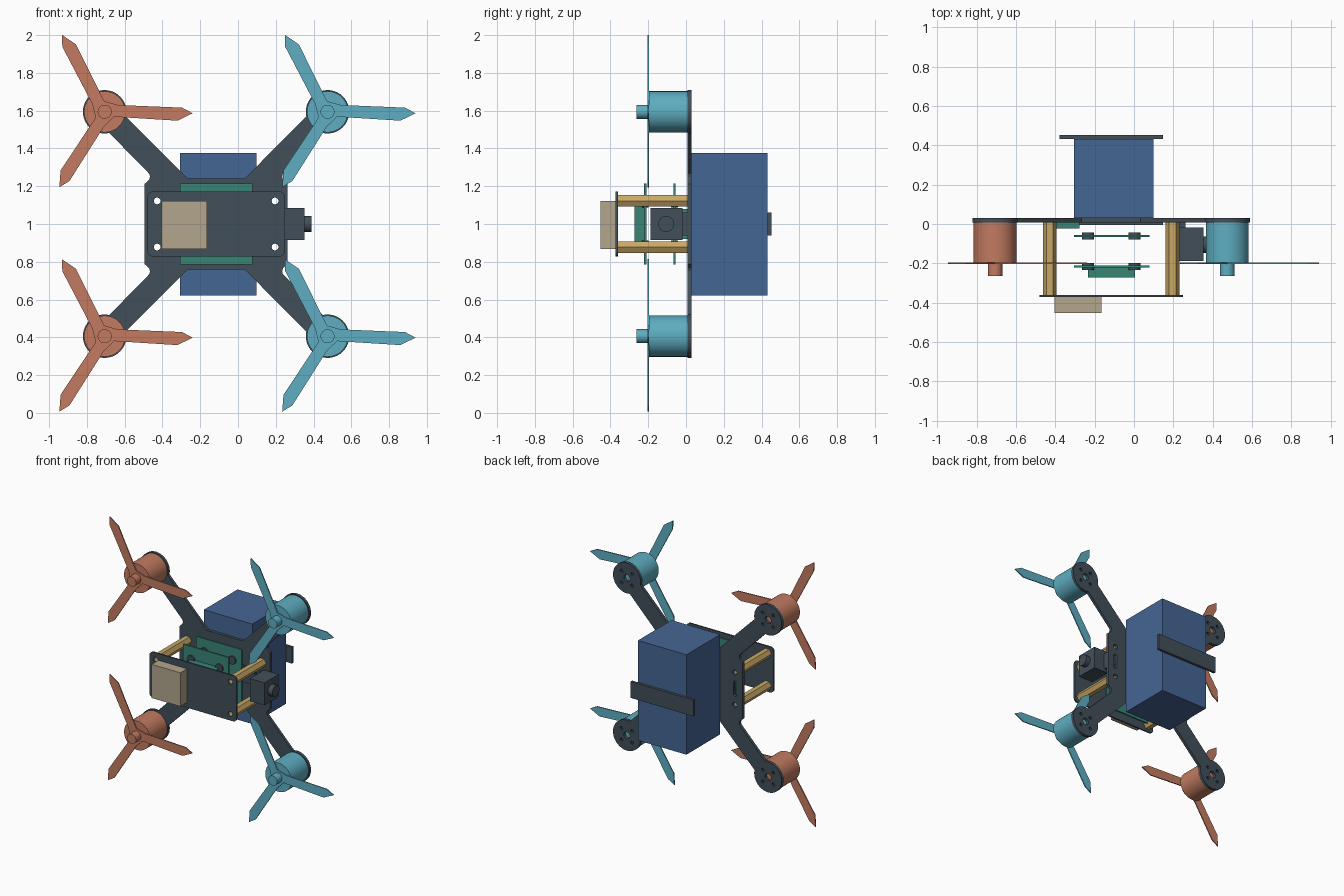
import bpy, bmesh
from math import cos, sin, pi, radians, asin
from mathutils import Matrix, Vector

if "Cube" in bpy.data.objects:
    bpy.data.objects.remove(bpy.data.objects["Cube"], do_unlink=True)

CX, CZ = -0.116, 1.0          # centre of the frame
MX, MZ = 0.59, 0.594          # motor offsets from the centre
SX, SZ = 0.312, 0.122         # standoff offsets from the centre


def material(name, rgb):
    lin = [((c + 0.055) / 1.055) ** 2.4 for c in rgb] + [1]
    m = bpy.data.materials.new(name)
    m.use_nodes = True
    m.diffuse_color = lin
    m.node_tree.nodes["Principled BSDF"].inputs["Base Color"].default_value = lin
    return m


CARBON = material("carbon grey", (0.26, 0.31, 0.35))
COPPER = material("copper", (0.76, 0.48, 0.38))
TEAL = material("light teal", (0.37, 0.68, 0.76))
BLUE = material("battery blue", (0.27, 0.40, 0.58))
GREEN = material("board green", (0.22, 0.52, 0.46))
GOLD = material("brass", (0.79, 0.66, 0.40))
BEIGE = material("beige", (0.70, 0.65, 0.55))


def add(name, mesh, mat):
    ob = bpy.data.objects.new(name, mesh)
    bpy.context.collection.objects.link(ob)
    mesh.materials.clear()
    mesh.materials.append(mat)
    return ob


def box(name, x, y, z, mat):
    """Box from (min, max) pairs."""
    bm = bmesh.new()
    bmesh.ops.create_cube(bm, size=1)
    for v in bm.verts:
        v.co = [(a + b) / 2 + c * (b - a) for (a, b), c in zip((x, y, z), v.co)]
    me = bpy.data.meshes.new(name)
    bm.to_mesh(me)
    bm.free()
    return add(name, me, mat)


def cylinder(name, centre, r, depth, mat, axis="Y", sides=40):
    bm = bmesh.new()
    bmesh.ops.create_cone(bm, cap_ends=True, segments=sides, radius1=r, radius2=r, depth=depth)
    turn = Matrix.Rotation(pi / 2, 4, "X" if axis == "Y" else "Y")
    bm.transform(Matrix.Translation(centre) @ turn)
    for f in bm.faces:
        f.smooth = len(f.verts) == 4
    for e in bm.edges:
        e.smooth = e.calc_face_angle(0) < radians(40)
    me = bpy.data.meshes.new(name)
    bm.to_mesh(me)
    bm.free()
    return add(name, me, mat)


def plate(name, loops, y0, y1, mat):
    """Extrude an outline with inner holes, drawn in x and z, from y0 to y1."""
    cu = bpy.data.curves.new(name, "CURVE")
    cu.dimensions = "2D"
    cu.fill_mode = "BOTH"
    cu.extrude = (y1 - y0) / 2
    for loop in loops:
        sp = cu.splines.new("POLY")
        sp.points.add(len(loop) - 1)
        for p, (x, z) in zip(sp.points, loop):
            p.co = (x, z, 0, 1)
        sp.use_cyclic_u = True
    tmp = bpy.data.objects.new(name + "_profile", cu)
    bpy.context.collection.objects.link(tmp)
    bpy.context.view_layer.update()
    dg = bpy.context.evaluated_depsgraph_get()
    me = bpy.data.meshes.new_from_object(tmp.evaluated_get(dg))
    bpy.data.objects.remove(tmp, do_unlink=True)
    me.transform(Matrix.Translation((0, (y0 + y1) / 2, 0)) @ Matrix.Rotation(pi / 2, 4, "X"))
    bm = bmesh.new()
    bm.from_mesh(me)
    bmesh.ops.remove_doubles(bm, verts=bm.verts, dist=1e-5)
    bmesh.ops.recalc_face_normals(bm, faces=bm.faces)
    for f in bm.faces:
        f.smooth = False
    bm.to_mesh(me)
    bm.free()
    me.name = name
    return add(name, me, mat)


def arc(x, z, r, a0=0, a1=360, n=16):
    full = abs(a1 - a0) == 360
    steps = n if full else n + 1
    return [(x + r * cos(radians(a0 + (a1 - a0) * i / n)),
             z + r * sin(radians(a0 + (a1 - a0) * i / n))) for i in range(steps)]


def slot(x, z, r, h):
    return arc(x, z + h, r, 0, 180, 8) + arc(x, z - h, r, 180, 360, 8)


corners = [(sx, sz) for sx in (1, -1) for sz in (1, -1)]
standoffs = [(CX + sx * SX, CZ + sz * SZ) for sx, sz in corners]
motors = [(CX + sx * MX, CZ + sz * MZ, sx, sz) for sx, sz in corners]

# Main frame: one quarter outline mirrored into an X with round motor pads
open_angle = asin(0.062 / 0.115) * 180 / pi
quarter = [(0.15, 0.24)]
quarter += arc(MX, MZ, 0.115, 225 - open_angle, open_angle - 135, 32)
quarter += [(0.353, 0.265), (0.35, 0.25), (0.354, 0.235), (0.379, 0.212)]
outline = []
for sx, sz in ((1, 1), (1, -1), (-1, -1), (-1, 1)):
    part = quarter if sx * sz > 0 else quarter[::-1]
    outline += [(CX + sx * x, CZ + sz * z) for x, z in part]
holes = [arc(x, z, 0.018) for x, z in standoffs]
holes += [slot(CX + s * 0.315, CZ, 0.014, 0.045) for s in (1, -1)]
for mx, mz, sx, sz in motors:
    holes.append(arc(mx, mz, 0.026))
    holes += [arc(mx + 0.062 * cos(a), mz + 0.062 * sin(a), 0.012, n=10)
              for a in (pi / 4 + k * pi / 2 for k in range(4))]
plate("main_frame", [outline] + holes, 0.008, 0.03, CARBON)

# Front cover plate with rounded corners, and its hollow hexagonal standoffs
cover = []
for sx, sz, a in ((1, 1, 0), (-1, 1, 90), (-1, -1, 180), (1, -1, 270)):
    cover += arc(CX + sx * 0.334, CZ + sz * 0.142, 0.03, a, a + 90, 6)
plate("front_cover", [cover] + [arc(x, z, 0.018) for x, z in standoffs], -0.372, -0.36, CARBON)
for i, (x, z) in enumerate(standoffs):
    plate(f"standoff_{i + 1}", [arc(x, z, 0.035, n=6), arc(x, z, 0.018)], -0.36, 0.008, GOLD)

# Motors and three-bladed propellers
blade = [(0.05, -0.026), (0.385, -0.047), (0.466, -0.008), (0.41, 0.022), (0.07, 0.036)]
for mx, mz, sx, sz in motors:
    tag = ("left" if sx > 0 else "right") + ("_upper" if sz > 0 else "_lower")
    paint = TEAL if sx > 0 else COPPER
    cylinder(tag + "_motor", (mx, -0.094, mz), 0.109, 0.204, paint)
    cylinder(tag + "_prop_nut", (mx, -0.228, mz), 0.037, 0.07, paint, sides=24)
    prop = []
    for k in range(3):
        turn = Matrix.Rotation(k * 2 * pi / 3, 2)
        prop += [tuple(Vector((mx, mz)) + turn @ Vector(p)) for p in blade]
    plate(tag + "_propeller", [prop], -0.204, -0.196, paint)

# Battery and the strap pieces behind it and in front of the frame
box("battery", (-0.306, 0.099), (0.03, 0.432), (0.622, 1.377), BLUE)
strap_x, strap_z = (CX - 0.263, CX + 0.263), (0.938, 1.061)
box("strap_back", strap_x, (0.432, 0.452), strap_z, CARBON)
box("strap_front", strap_x, (-0.006, 0.008), strap_z, CARBON)

# Circuit boards with rubber grommets, main chip and receiver
for label, y in (("rear", -0.061), ("front", -0.216)):
    box(label + "_board", (-0.306, 0.078), (y - 0.006, y + 0.006), (0.785, 1.214), GREEN)
    for i, (sx, sz) in enumerate(corners):
        cylinder(f"{label}_grommet_{i + 1}", (CX + sx * 0.118, y, CZ + sz * 0.118),
                 0.031, 0.036, CARBON, sides=20)
box("main_chip", (-0.235, 0.005), (-0.273, -0.222), (0.882, 1.118), GREEN)
box("receiver", (-0.40, -0.276), (-0.024, 0.008), (0.92, 1.08), GREEN)

# Antenna module on the cover
box("antenna_module", (-0.405, -0.165), (-0.452, -0.372), (0.868, 1.122), BEIGE)

# Side camera with lens and mount
box("camera_body", (0.23, 0.353), (-0.188, -0.018), (0.914, 1.084), CARBON)
cylinder("camera_lens", (0.365, -0.105, 1.0), 0.042, 0.05, CARBON, axis="X", sides=32)
box("camera_mount", (0.19, 0.262), (-0.018, 0.008), strap_z, CARBON)
